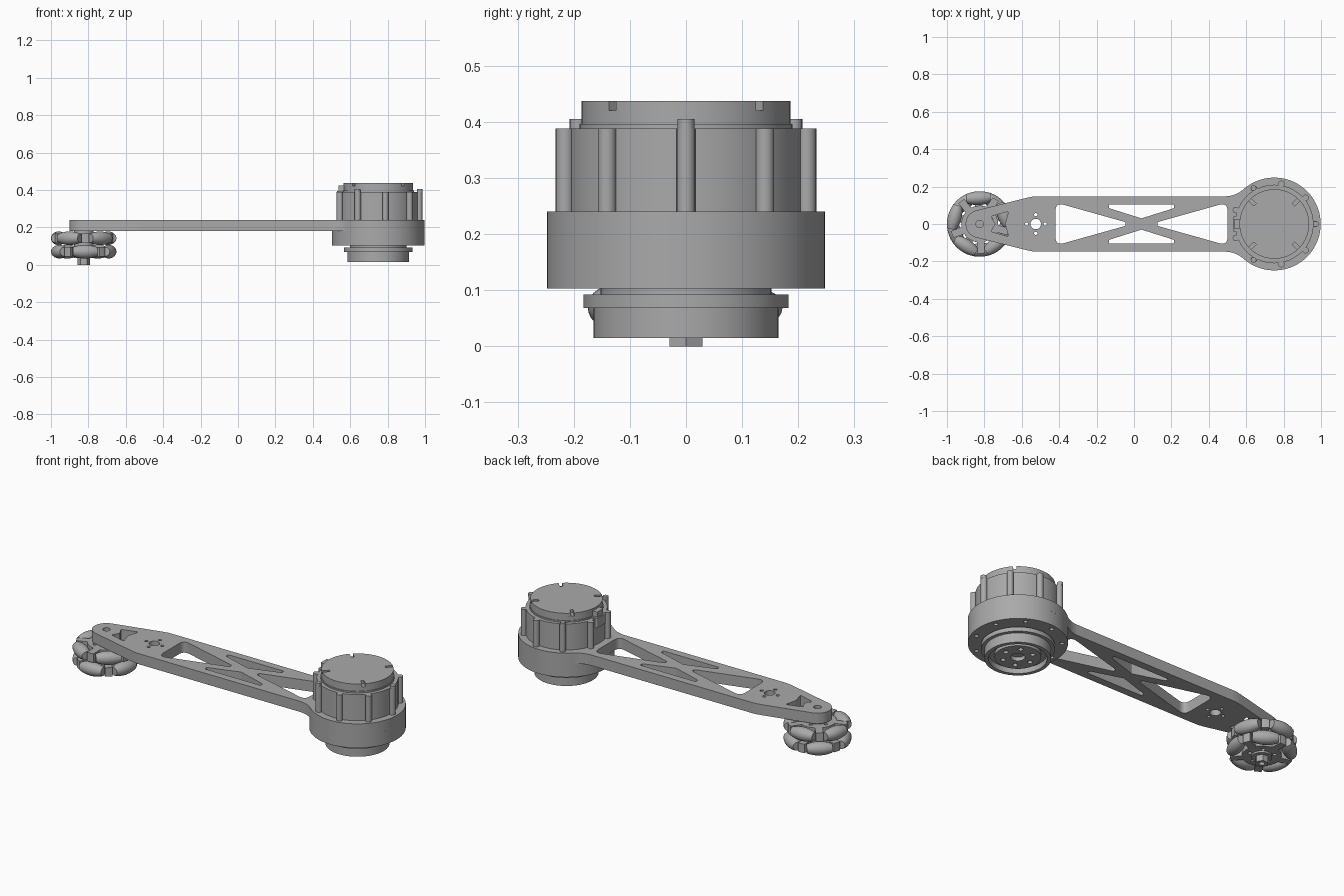
import bpy, bmesh
from math import cos, sin, pi, radians, sqrt, tan
from mathutils import Vector

cube = bpy.data.objects.get("Cube")
if cube:
    bpy.data.objects.remove(cube, do_unlink=True)

grey = bpy.data.materials.new("machined_grey")
grey.use_nodes = True
grey.diffuse_color = (0.4, 0.4, 0.4, 1)
grey.node_tree.nodes["Principled BSDF"].inputs["Base Color"].default_value = (0.4, 0.4, 0.4, 1)

MOTOR = Vector((0.75, 0))
WHEEL = Vector((-0.825, 0))


def polar(center, r, deg):
    a = radians(deg)
    return center + Vector((r * cos(a), r * sin(a)))


def arc(center, r, start, end, steps):
    return [polar(center, r, start + (end - start) * i / steps) for i in range(steps + 1)]


def circle(center, r, n=64):
    return [polar(center, r, 360 * i / n) for i in range(n)]


def ring_of(center, radius, count, r, first=0):
    """Small circles spaced evenly around a centre."""
    return [circle(polar(center, radius, first + 360 * i / count), r, 16) for i in range(count)]


def rounded(points, r):
    """Polygon with each corner replaced by a soft bend."""
    pts = [Vector(p) for p in points]
    out = []
    for i, p in enumerate(pts):
        a, b = pts[i - 1] - p, pts[(i + 1) % len(pts)] - p
        half = a.angle(b) / 2
        d = min(r / tan(half), 0.45 * a.length, 0.45 * b.length)
        s, e = p + a.normalized() * d, p + b.normalized() * d
        for k in range(8):
            t = k / 7
            out.append(s * (1 - t) ** 2 + p * (2 * t * (1 - t)) + e * t ** 2)
    return out


def finish(ob):
    ob.data.materials.clear()
    ob.data.materials.append(grey)
    bpy.ops.object.select_all(action='DESELECT')
    ob.select_set(True)
    bpy.context.view_layer.objects.active = ob
    bpy.ops.object.shade_smooth_by_angle(angle=radians(30))
    return ob


def plate(name, loops, z0, z1):
    """Flat part: the first loop is the outline, the others are holes."""
    cu = bpy.data.curves.new(name, 'CURVE')
    cu.dimensions = '2D'
    cu.fill_mode = 'BOTH'
    cu.extrude = (z1 - z0) / 2
    for loop in loops:
        sp = cu.splines.new('POLY')
        sp.points.add(len(loop) - 1)
        for pt, p in zip(sp.points, loop):
            pt.co = (p.x, p.y, 0, 1)
        sp.use_cyclic_u = True
    ob = bpy.data.objects.new(name, cu)
    bpy.context.collection.objects.link(ob)
    bpy.ops.object.select_all(action='DESELECT')
    ob.select_set(True)
    bpy.context.view_layer.objects.active = ob
    bpy.ops.object.convert(target='MESH')
    ob = bpy.context.view_layer.objects.active
    bm = bmesh.new()
    bm.from_mesh(ob.data)
    bmesh.ops.remove_doubles(bm, verts=bm.verts, dist=1e-5)
    bmesh.ops.recalc_face_normals(bm, faces=bm.faces)
    bm.to_mesh(ob.data)
    bm.free()
    ob.location.z = (z0 + z1) / 2
    return finish(ob)


def disc(name, center, r, z0, z1, holes=(), n=64):
    return plate(name, [circle(center, r, n), *holes], z0, z1)


# Arm outline: tip, shoulder, fillet and motor ring, mirrored in y
upper = arc(WHEEL, 0.075, 180, 104, 12)
upper += [Vector((-0.57, 0.141)), Vector((-0.54, 0.147)), Vector((-0.51, 0.148))]
upper += arc(Vector((0.486, 0.298)), 0.15, 270, 311.5, 8)
upper += arc(MOTOR, 0.248, 131.5, 0, 36)[1:]
lower = [Vector((p.x, -p.y)) for p in reversed(upper[1:-1])]

# Arm cutouts
windows = []
for side in (-1, 1):
    mid = 0.04
    windows.append(rounded([(mid + side * 0.46, 0.115), (mid + side * 0.46, -0.115),
                            (mid + side * 0.085, -0.01), (mid + side * 0.085, 0.01)], 0.035))
    windows.append(rounded([(mid - 0.175, side * 0.105), (mid + 0.175, side * 0.105),
                            (mid + 0.175, side * 0.085), (mid, side * 0.03),
                            (mid - 0.175, side * 0.085)], 0.01))
windows.append(rounded([(-0.765, 0.04), (-0.67, 0.068), (-0.69, 0), (-0.67, -0.068),
                        (-0.765, -0.04), (-0.74, 0)], 0.008))
pivot = Vector((-0.525, 0))
windows += [circle(pivot, 0.028, 32), circle(WHEEL, 0.02, 24)]
windows += ring_of(pivot, 0.05, 4, 0.009)
plate("arm", [upper + lower] + windows, 0.18, 0.24)

# Motor housing
disc("motor_base", MOTOR, 0.248, 0.103, 0.18, ring_of(MOTOR, 0.218, 9, 0.011, 20), 72)
disc("motor_body", MOTOR, 0.21, 0.24, 0.388, n=72)
for i in range(9):
    post = polar(MOTOR, 0.219, i * 40)
    disc("body_post", post, 0.0165, 0.24, 0.388, n=20)
    if i % 3 == 0:
        disc("post_screw", polar(MOTOR, 0.222, i * 40), 0.015, 0.388, 0.405, n=20)

# Motor cap with four slots in its top edge
disc("cap_collar", MOTOR, 0.19, 0.388, 0.396)
disc("cap_lower", MOTOR, 0.186, 0.396, 0.42)
slotted = []
for i in range(4):
    a = 45 + 90 * i
    slotted += [polar(MOTOR, 0.145, a - 3.4), polar(MOTOR, 0.145, a + 3.4)]
    slotted += arc(MOTOR, 0.186, a + 2.7, a + 87.3, 16)
plate("cap_top", [slotted], 0.42, 0.437)

# Cable socket on the arm side of the motor
plate("cable_socket", [rounded([(0.53, -0.04), (0.575, -0.04), (0.575, 0.04), (0.53, 0.04)], 0.006)],
      0.34, 0.395)
plate("cable_plug", [rounded([(0.537, -0.028), (0.572, -0.028), (0.572, 0.028), (0.537, 0.028)], 0.005)],
      0.395, 0.425)

# Output drum below the motor
disc("output_neck", MOTOR, 0.152, 0.09, 0.105)
disc("output_flange", MOTOR, 0.183, 0.068, 0.092)
disc("drum_rim", MOTOR, 0.165, 0.015, 0.068, [circle(MOTOR, 0.145)])
disc("drum_floor", MOTOR, 0.147, 0.045, 0.07)
disc("output_disc", MOTOR, 0.115, 0.024, 0.046,
     [circle(MOTOR, 0.036, 32)] + ring_of(MOTOR, 0.078, 6, 0.013))


def roller(name, angle, z):
    """Barrel roller whose outer edge follows the wheel rim."""
    rim, axis_r, half, rows, segs = 0.175, 0.1385, 0.066, 12, 24
    bm = bmesh.new()
    rings = []
    for j in range(rows + 1):
        t = -half + 2 * half * j / rows
        r = sqrt(rim ** 2 - t ** 2) - axis_r
        rings.append([bm.verts.new((r * cos(2 * pi * k / segs), t, r * sin(2 * pi * k / segs)))
                      for k in range(segs)])
    for lo, hi in zip(rings, rings[1:]):
        for k in range(segs):
            m = (k + 1) % segs
            bm.faces.new((lo[k], lo[m], hi[m], hi[k]))
    bm.faces.new(rings[0])
    bm.faces.new(rings[-1])
    bmesh.ops.recalc_face_normals(bm, faces=bm.faces)
    me = bpy.data.meshes.new(name)
    bm.to_mesh(me)
    bm.free()
    ob = bpy.data.objects.new(name, me)
    bpy.context.collection.objects.link(ob)
    p = polar(WHEEL, axis_r, angle)
    ob.location = (p.x, p.y, z)
    ob.rotation_euler.z = radians(angle)
    finish(ob)


# Roller wheel: two staggered rows on forked hubs
for row, z, first in (("upper", 0.142, 93), ("lower", 0.07, 57)):
    star = []
    for i in range(5):
        a = first + 72 * i
        roller(row + "_roller", a, z)
        star += arc(WHEEL, 0.098, a - 24, a + 24, 6)
        star += arc(WHEEL, 0.158, a + 29, a + 43, 3)
    plate(row + "_fork_hub", [star, circle(WHEEL, 0.03, 24)] + ring_of(WHEEL, 0.065, 5, 0.01, first),
          z - 0.025, z + 0.025)
disc("wheel_core", WHEEL, 0.052, 0.035, 0.18, n=40)
disc("axle_nut", WHEEL, 0.034, 0, 0.036, [circle(WHEEL, 0.015, 20)], n=6)
